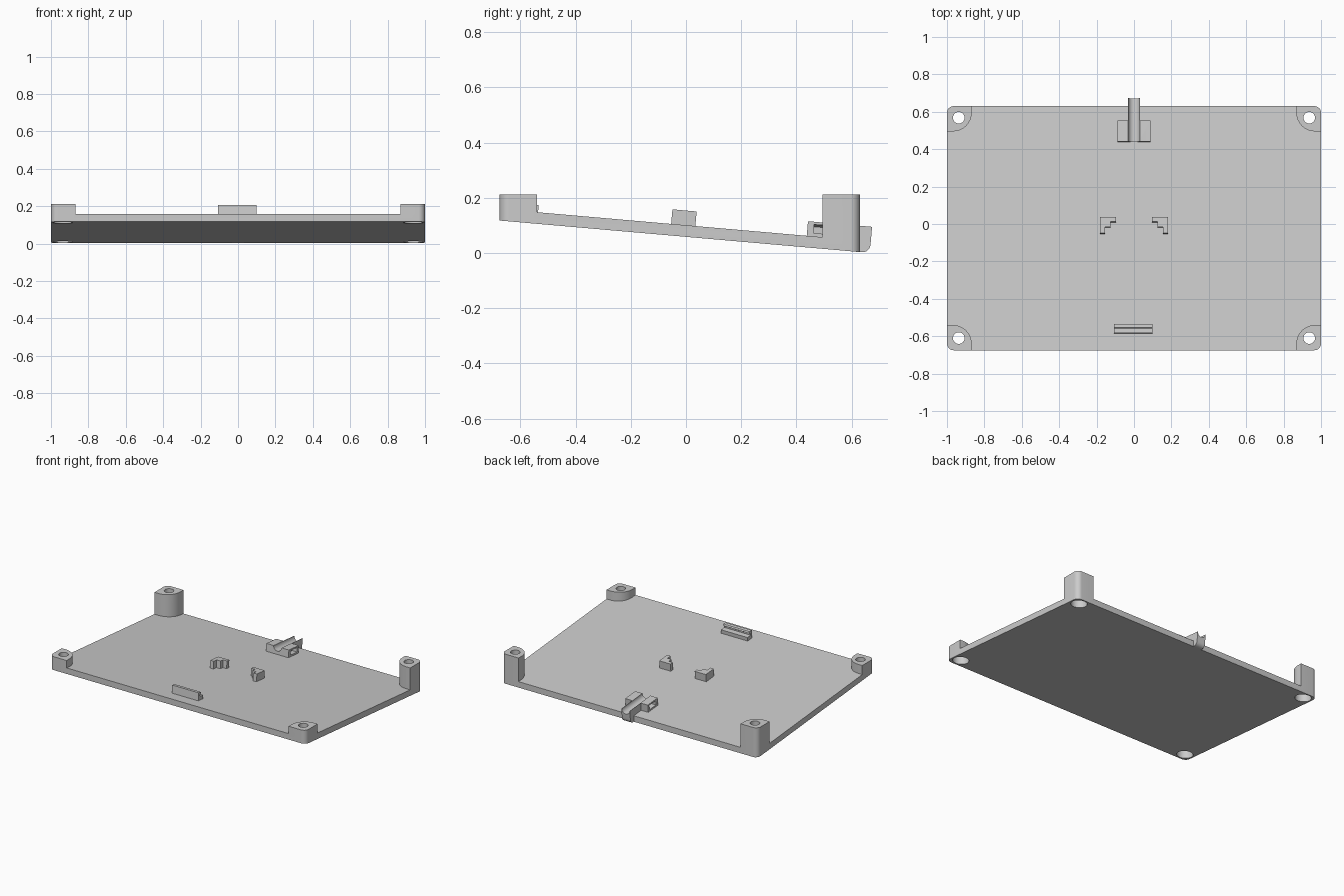
import bpy, bmesh, math
from mathutils import Matrix, Vector

if "Cube" in bpy.data.objects:
    bpy.data.objects.remove(bpy.data.objects["Cube"])

TILT = math.radians(5)
TAN = math.tan(TILT)
TOP, BOTTOM = 0.1005, 0.0585          # plate heights at y = 0
TILTED = Matrix.Translation((0, 0, TOP)) @ Matrix.Rotation(-TILT, 4, 'X')

grey = bpy.data.materials.new("light_grey")
grey.diffuse_color = (0.6, 0.6, 0.6, 1)
grey.use_nodes = True
grey.node_tree.nodes["Principled BSDF"].inputs["Base Color"].default_value = grey.diffuse_color


def solid(name, lower, upper, matrix=Matrix()):
    """Closed prism between two matching loops of points."""
    bm = bmesh.new()
    a = [bm.verts.new(matrix @ Vector(p)) for p in lower]
    b = [bm.verts.new(matrix @ Vector(p)) for p in upper]
    bm.faces.new(a)
    bm.faces.new(b)
    for i in range(len(a)):
        j = (i + 1) % len(a)
        bm.faces.new((a[i], a[j], b[j], b[i]))
    bmesh.ops.recalc_face_normals(bm, faces=bm.faces)
    me = bpy.data.meshes.new(name)
    bm.to_mesh(me)
    bm.free()
    me.materials.append(grey)
    ob = bpy.data.objects.new(name, me)
    bpy.context.collection.objects.link(ob)
    return ob


def round_rect(x0, x1, y0, y1, radii):
    """Outline with a radius per corner: SW, SE, NE, NW."""
    pts = []
    corners = ((x0, y0, 1, 1), (x1, y0, -1, 1), (x1, y1, -1, -1), (x0, y1, 1, -1))
    for k, ((x, y, sx, sy), r) in enumerate(zip(corners, radii)):
        for i in range(9 if r else 1):
            a = math.pi + (k + i / 8) * math.pi / 2
            pts.append((x + sx * r + r * math.cos(a), y + sy * r + r * math.sin(a)))
    return pts


def vertical(name, pts, low, high):
    return solid(name, [(x, y, low(y)) for x, y in pts], [(x, y, high(y)) for x, y in pts])


def side_profile(name, pts, x0, x1):
    return solid(name, [(x0, y, h) for y, h in pts], [(x1, y, h) for y, h in pts], TILTED)


def disc(cx, cy, r, n=32):
    return [(cx + r * math.cos(2 * math.pi * i / n), cy + r * math.sin(2 * math.pi * i / n)) for i in range(n)]


def combine(ob, other, op):
    m = ob.modifiers.new(op, 'BOOLEAN')
    m.operation, m.object, m.solver = op, other, 'EXACT'
    bpy.context.view_layer.objects.active = ob
    bpy.ops.object.modifier_apply(modifier=m.name)
    bpy.data.objects.remove(other)


# Sloping base plate
plate = vertical("base_plate", round_rect(-1, 1, -0.675, 0.63, [0.035] * 4),
                 lambda y: BOTTOM - TAN * y, lambda y: TOP - TAN * y)

# Corner posts with screw holes and wide counterbores from below
for sx in (-1, 1):
    for y0, y1, front in ((-0.675, -0.54, True), (0.495, 0.63, False)):
        x0, x1 = sorted((sx, sx * 0.868))
        inner = (2 if sx < 0 else 3) if front else (1 if sx < 0 else 0)
        outer = (inner + 2) % 4
        radii = [0.1 if k == inner else 0.035 if k == outer else 0 for k in range(4)]
        post = vertical("corner_post", round_rect(x0, x1, y0, y1, radii),
                        lambda y: (TOP + BOTTOM) / 2 - TAN * y, lambda y: 0.212)
        combine(plate, post, 'UNION')
for sx in (-1, 1):
    for cy in (-0.61, 0.568):
        combine(plate, vertical("bore", disc(sx * 0.937, cy, 0.053), lambda y: -0.1, lambda y: 0.17), 'DIFFERENCE')
        combine(plate, vertical("hole", disc(sx * 0.937, cy, 0.031), lambda y: 0.1, lambda y: 0.3), 'DIFFERENCE')

# Front catch rail with an overhanging lip
side_profile("front_catch", [(-0.589, -0.01), (-0.589, 0.055), (-0.566, 0.055), (-0.560, 0.046),
                             (-0.574, 0.036), (-0.574, 0.026), (-0.538, 0.026), (-0.538, -0.01)], -0.107, 0.1)

# Pair of stepped corner brackets in the middle
for s, side in ((-1, "left"), (1, "right")):
    pts = [(0.182, 0.034), (0.095, 0.034), (0.095, 0.008), (0.125, 0.008),
           (0.125, -0.02), (0.155, -0.02), (0.155, -0.054), (0.182, -0.054)]
    solid(side + "_bracket", [(s * x, y, -0.01) for x, y in pts], [(s * x, y, 0.053) for x, y in pts], TILTED)

# Rear cable guide: spout with rounded lower lip, and a wider clamp block
arc = [(0.642 + 0.03 * math.sin(a), -0.012 - 0.03 * math.cos(a)) for a in [i * math.pi / 16 for i in range(9)]]
guide = side_profile("cable_guide", [(0.45, -0.012), (0.62, -0.012), (0.62, -0.042)] + arc
                     + [(0.672, 0.053), (0.45, 0.053)], -0.033, 0.033)
block = side_profile("block", [(0.439, -0.012), (0.55, -0.012), (0.55, 0.053), (0.439, 0.053)], -0.088, 0.088)
combine(guide, block, 'UNION')
ring = disc(0, 0.053, 0.031)
combine(guide, solid("groove", [(x, 0.4, z) for x, z in ring], [(x, 0.75, z) for x, z in ring], TILTED), 'DIFFERENCE')
# Tie openings in both sides of the clamp block
for s in (-1, 1):
    slot = [(s * 0.05, 0.012), (s * 0.1, 0.012), (s * 0.1, 0.043), (s * 0.08, 0.043), (s * 0.05, 0.035)]
    combine(guide, solid("slot", [(x, 0.462, z) for x, z in slot], [(x, 0.535, z) for x, z in slot], TILTED), 'DIFFERENCE')

# Smooth rounds, keep edges crisp
bpy.ops.object.select_all(action='DESELECT')
for ob in bpy.context.collection.objects:
    ob.select_set(True)
bpy.context.view_layer.objects.active = plate
bpy.ops.object.shade_smooth_by_angle(angle=math.radians(30))
